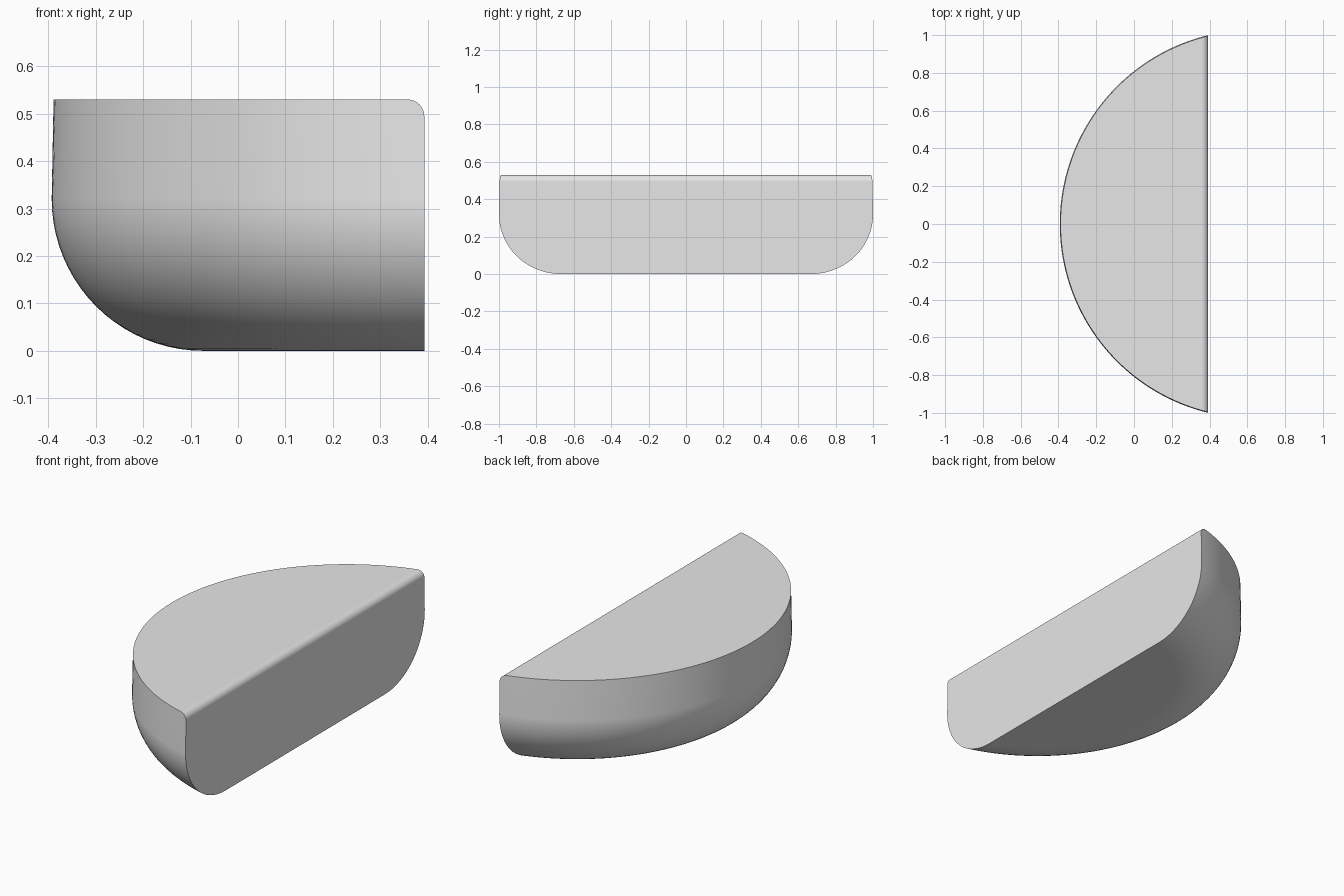
import bpy, bmesh, math

cube = bpy.data.objects.get("Cube")
if cube:
    bpy.data.objects.remove(cube, do_unlink=True)

CENTRE_X, RADIUS, FLAT_X = 0.636, 1.029, 0.393
HEIGHT, BOWL, EDGE = 0.53, 0.32, 0.035
SEGMENTS, STEPS = 96, 20

# Levels as (height, arc radius, position of flat side)
levels = []
for i in range(STEPS + 1):            # rounded lower rim
    a = math.pi / 2 * i / STEPS
    levels.append((BOWL * (1 - math.cos(a)), RADIUS - BOWL * (1 - math.sin(a)), FLAT_X))
for i in range(9):                    # drafted wall and rounded top edge
    a = math.pi / 2 * i / 8
    z = HEIGHT - EDGE + EDGE * math.sin(a)
    r = RADIUS - 0.004 * (z - BOWL) / (HEIGHT - BOWL)
    levels.append((z, r, FLAT_X - EDGE * (1 - math.cos(a))))

# Loft the clipped discs into a solid
bm = bmesh.new()
rings = []
for z, r, flat in levels:
    half = math.acos((CENTRE_X - flat) / r)
    ring = []
    for i in range(SEGMENTS + 1):
        t = half * (2 * i / SEGMENTS - 1)
        ring.append(bm.verts.new((CENTRE_X - r * math.cos(t), r * math.sin(t), z)))
    rings.append(ring)
for low, high in zip(rings, rings[1:]):
    for i in range(len(low)):
        j = (i + 1) % len(low)
        bm.faces.new((low[i], low[j], high[j], high[i]))
bm.faces.new(rings[0])
bm.faces.new(rings[-1])
bmesh.ops.recalc_face_normals(bm, faces=bm.faces)

mesh = bpy.data.meshes.new("rounded_half_block")
bm.to_mesh(mesh)
bm.free()
block = bpy.data.objects.new("rounded_half_block", mesh)
bpy.context.collection.objects.link(block)

# Plain grey finish
grey = bpy.data.materials.new("light_grey")
grey.use_nodes = True
colour = (0.8, 0.8, 0.8, 1)
grey.diffuse_color = colour
grey.node_tree.nodes["Principled BSDF"].inputs["Base Color"].default_value = colour
mesh.materials.append(grey)

# Smooth curved surfaces with crisp rims
bpy.ops.object.select_all(action='DESELECT')
block.select_set(True)
bpy.context.view_layer.objects.active = block
bpy.ops.object.shade_smooth_by_angle(angle=math.radians(30))
normals = block.modifiers.new("flat_shading", 'WEIGHTED_NORMAL')
normals.keep_sharp = True
